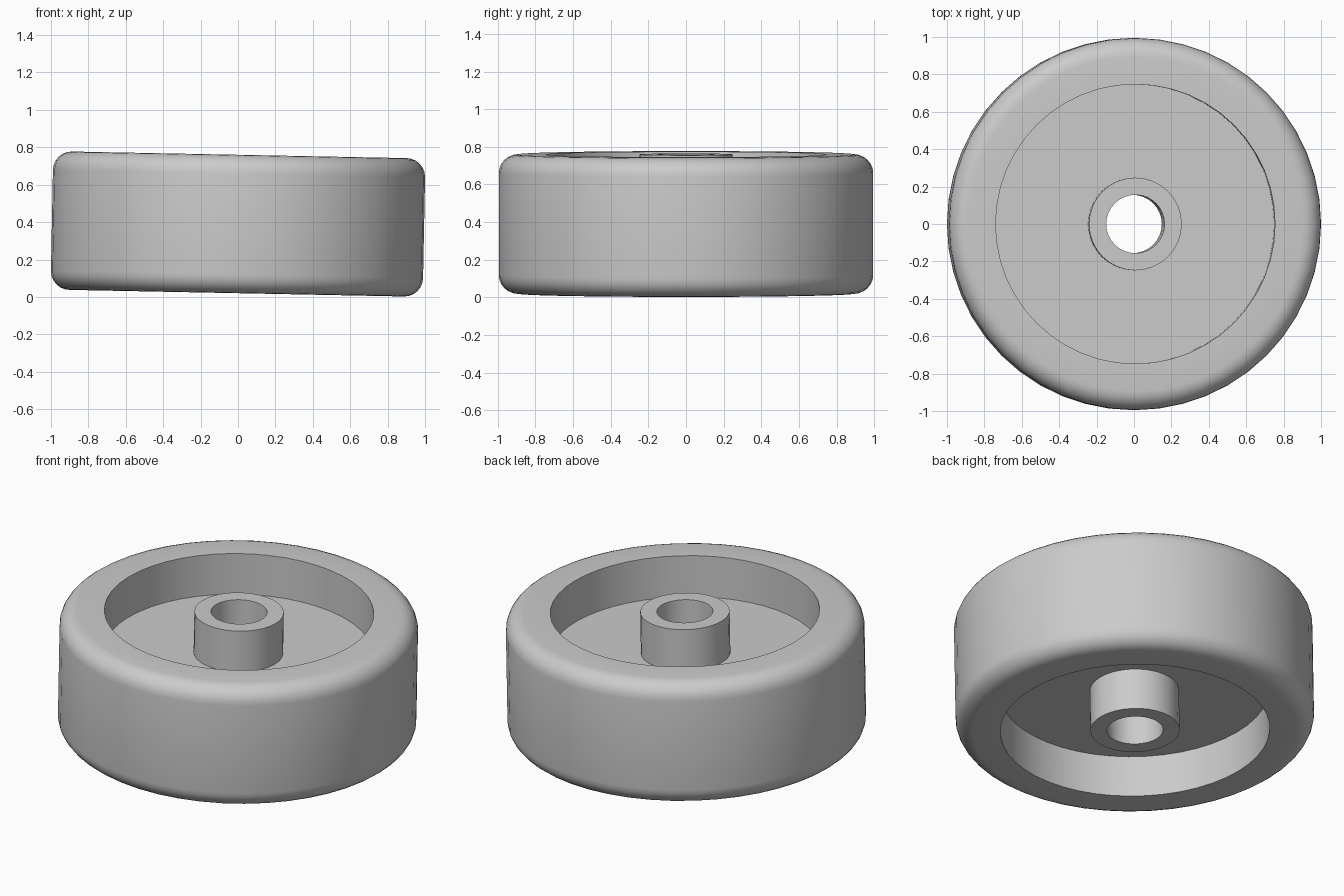
import bpy
import bmesh
from math import sin, cos, pi, radians
from mathutils import Matrix

cube = bpy.data.objects.get("Cube")
if cube:
    bpy.data.objects.remove(cube)

HALF = 0.37       # half the wheel width
WEB = 0.12        # half the web thickness
RADIUS = 0.995
ROUND = 0.1       # shoulder rounding
TILT = Matrix.Translation((0, 0, 0.39)) @ Matrix.Rotation(radians(1.13), 4, 'Y')

grey = bpy.data.materials.new("light grey")
colour = (0.6, 0.6, 0.6, 1)
grey.use_nodes = True
grey.diffuse_color = colour
grey.node_tree.nodes["Principled BSDF"].inputs["Base Color"].default_value = colour


def ring(name, section, sides):
    """Sweep a closed (radius, height) section around the axle."""
    bm = bmesh.new()
    loops = []
    for i in range(sides):
        a = 2 * pi * i / sides
        loops.append([bm.verts.new((r * cos(a), r * sin(a), z)) for r, z in section])
    for i, loop in enumerate(loops):
        following = loops[(i + 1) % sides]
        for j in range(len(section)):
            k = (j + 1) % len(section)
            bm.faces.new((loop[j], following[j], following[k], loop[k]))
    bmesh.ops.recalc_face_normals(bm, faces=bm.faces)
    mesh = bpy.data.meshes.new(name)
    bm.to_mesh(mesh)
    bm.free()
    mesh.materials.append(grey)
    obj = bpy.data.objects.new(name, mesh)
    bpy.context.collection.objects.link(obj)
    obj.matrix_world = TILT
    bpy.ops.object.select_all(action='DESELECT')
    obj.select_set(True)
    bpy.context.view_layer.objects.active = obj
    bpy.ops.object.shade_smooth_by_angle(angle=radians(35))
    return obj


def band(inner, outer, half):
    """Rectangular section."""
    return [(inner, -half), (outer, -half), (outer, half), (inner, half)]


# Tread with rounded shoulders
steps = 6
arc = [(RADIUS - ROUND + ROUND * cos(t), HALF - ROUND + ROUND * sin(t))
       for t in (pi / 2 * i / steps for i in range(steps + 1))]
lower = [(r, -z) for r, z in reversed(arc)]
ring("tread", [(0.747, -HALF)] + lower + arc + [(0.747, HALF)], 48)

# Web disc joining tread and hub
ring("web", band(0.2, 0.8, WEB), 48)

# Hub with the axle bore
ring("hub", band(0.156, 0.248, HALF), 32)
